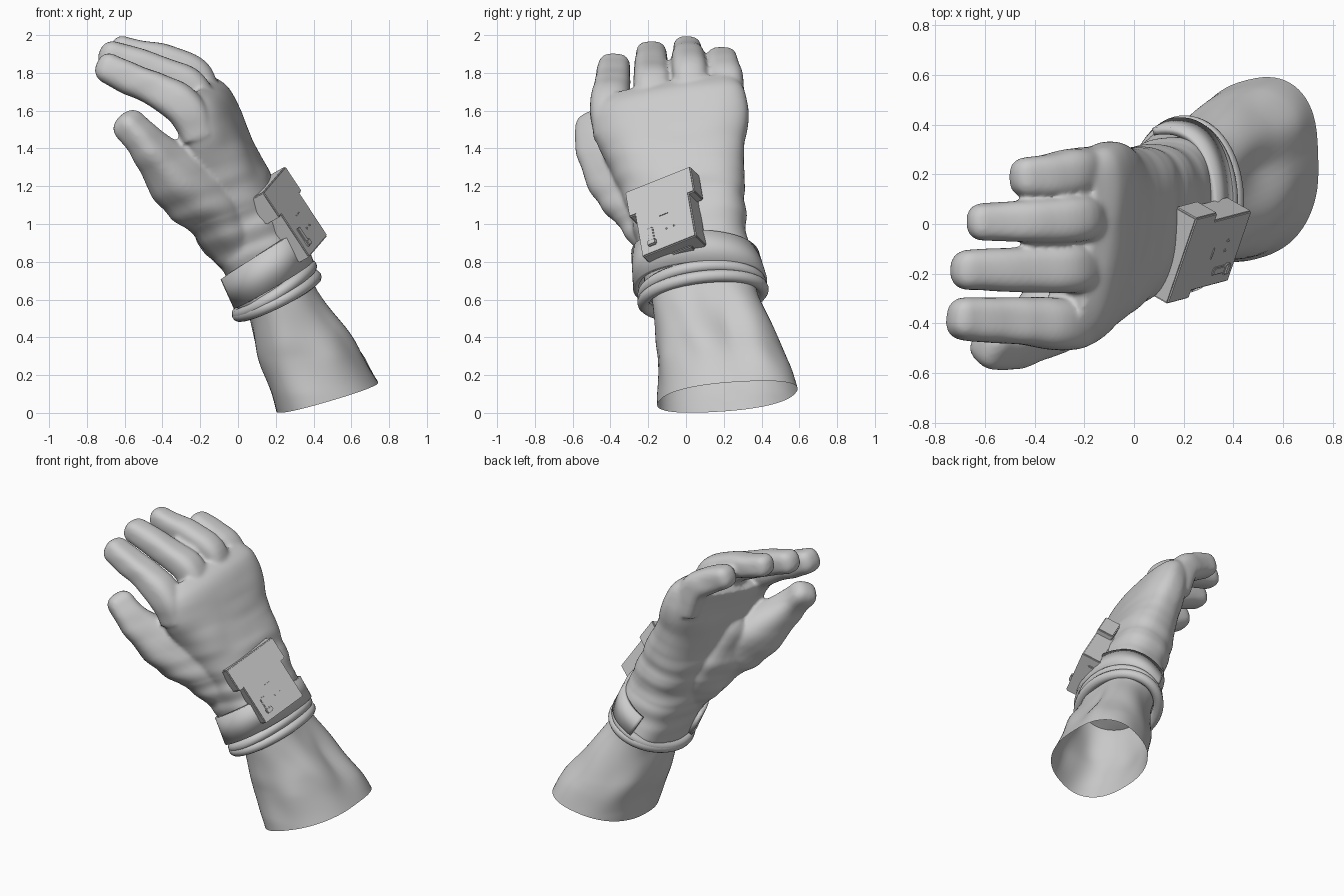
import bpy, bmesh, math
from mathutils import Vector, Matrix, noise

if "Cube" in bpy.data.objects:
    bpy.data.objects.remove(bpy.data.objects["Cube"])

V = Vector


def spline(keys, n):
    """Catmull-Rom samples through a list of equal-length number tuples."""
    out = []
    for i in range(len(keys) - 1):
        p0, p1 = keys[max(i - 1, 0)], keys[i]
        p2, p3 = keys[i + 1], keys[min(i + 2, len(keys) - 1)]
        for k in range(n):
            t = k / n
            out.append([0.5 * (2 * b + (c - a) * t + (2 * a - 5 * b + 4 * c - d) * t * t
                               + (3 * b - a - 3 * c + d) * t ** 3)
                        for a, b, c, d in zip(p0, p1, p2, p3)])
    return out + [list(keys[-1])]


def loft(bm, sections, seg=48, power=2.4, caps=True, arc=(0, 360)):
    """Skin super-ellipse sections given as (centre, axis a, axis b)."""
    closed = arc[1] - arc[0] == 360
    rings = []
    for c, a, b in sections:
        ring = []
        for i in range(seg):
            t = math.radians(arc[0] + (arc[1] - arc[0]) * i / (seg if closed else seg - 1))
            co, si = math.cos(t), math.sin(t)
            u = math.copysign(abs(co) ** (2 / power), co)
            v = math.copysign(abs(si) ** (2 / power), si)
            ring.append(bm.verts.new(V(c) + V(a) * u + V(b) * v))
        rings.append(ring)
    for r, s in zip(rings, rings[1:]):
        for i in range(seg if closed else seg - 1):
            j = (i + 1) % seg
            bm.faces.new((r[i], r[j], s[j], s[i]))
    if caps:
        bm.faces.new(rings[0][::-1])
        bm.faces.new(rings[-1])


def digit(bm, keys, flat=0.95, side=V((0, 1, 0))):
    """Rounded-tip finger along keys of (x, y, z, half width)."""
    pts = spline(keys, 8)
    secs = []
    for i, p in enumerate(pts):
        tan = (V(pts[min(i + 1, len(pts) - 1)][:3]) - V(pts[max(i - 1, 0)][:3])).normalized()
        up = side.cross(tan).normalized()
        secs.append((V(p[:3]), up * p[3] * flat, tan.cross(up) * p[3]))
    c, a, b = secs[-1]
    r = keys[-1][3]
    for k in range(1, 7):
        q = k / 6 * 1.45
        f = math.cos(q) ** 0.8
        secs.append((c + tan * r * 0.85 * math.sin(q), a * f, b * f))
    loft(bm, secs, 28, 2.8)


def finish(name, bm, angle=40):
    bmesh.ops.recalc_face_normals(bm, faces=bm.faces)
    me = bpy.data.meshes.new(name)
    bm.to_mesh(me)
    bm.free()
    ob = bpy.data.objects.new(name, me)
    bpy.context.collection.objects.link(ob)
    bpy.ops.object.select_all(action='DESELECT')
    ob.select_set(True)
    bpy.context.view_layer.objects.active = ob
    bpy.ops.object.shade_smooth_by_angle(angle=math.radians(angle))
    return ob


def section(k):
    """Back point (x, z), palm point (x, z), y range, side tilt in x and z."""
    bx, bz, px, pz, y0, y1, tx, tz = k
    return (((bx + px) / 2, (y0 + y1) / 2, (bz + pz) / 2),
            ((bx - px) / 2, 0, (bz - pz) / 2), (tx, (y1 - y0) / 2, tz))


# Glove: palm, fingers, thumb and thumb pad fused into one skin
bm = bmesh.new()
palm = [(0.37, 0.72, 0.00, 0.55, -0.21, 0.39, 0.0, 0.03),
        (0.32, 0.94, -0.07, 0.74, -0.25, 0.35, 0.02, 0.0),
        (0.21, 1.17, -0.15, 0.98, -0.31, 0.31, 0.04, 0.0),
        (0.08, 1.42, -0.24, 1.25, -0.41, 0.31, 0.05, 0.02),
        (0.0, 1.58, -0.28, 1.43, -0.48, 0.33, 0.05, 0.05),
        (-0.08, 1.70, -0.31, 1.56, -0.49, 0.31, 0.05, 0.06),
        (-0.17, 1.76, -0.33, 1.62, -0.47, 0.27, 0.04, 0.07)]
loft(bm, [section(k) for k in spline(palm, 7)], 56, 2.6)
fingers = [
    [(-0.16, 0.215, 1.56, 0.09), (-0.22, 0.21, 1.73, 0.096), (-0.32, 0.195, 1.81, 0.09), (-0.43, 0.19, 1.86, 0.082)],
    [(-0.16, 0.03, 1.58, 0.09), (-0.22, 0.025, 1.77, 0.096), (-0.36, 0.01, 1.855, 0.088), (-0.61, 0.01, 1.925, 0.075)],
    [(-0.18, -0.18, 1.55, 0.09), (-0.25, -0.175, 1.72, 0.1), (-0.40, -0.18, 1.80, 0.093), (-0.665, -0.185, 1.89, 0.08)],
    [(-0.21, -0.39, 1.46, 0.10), (-0.28, -0.405, 1.61, 0.105), (-0.42, -0.395, 1.70, 0.1), (-0.68, -0.38, 1.825, 0.085)]]
for f in fingers:
    digit(bm, f)
digit(bm, [(0.02, -0.08, 0.89, 0.15), (-0.13, -0.21, 1.08, 0.175), (-0.31, -0.35, 1.24, 0.165),
           (-0.44, -0.45, 1.37, 0.12), (-0.51, -0.485, 1.45, 0.097), (-0.57, -0.49, 1.52, 0.095)],
      0.9, V((0.5, 0.8, 0.35)).normalized())
digit(bm, [(0.03, 0.02, 0.80, 0.12), (-0.10, -0.06, 1.02, 0.18), (-0.20, -0.20, 1.25, 0.17)],
      0.75, V((0.35, 0.9, 0.2)).normalized())
glove = finish("glove", bm)
rm = glove.modifiers.new("fuse", 'REMESH')
rm.mode, rm.voxel_size = 'VOXEL', 0.012
sm = glove.modifiers.new("soften", 'SMOOTH')
sm.factor, sm.iterations = 0.5, 7
glove.data = bpy.data.meshes.new_from_object(
    glove.evaluated_get(bpy.context.evaluated_depsgraph_get()))
glove.modifiers.clear()

# Leather folds: strong at the wrist, faint elsewhere
axis = V((-0.34, 0, 0.94))
moves = []
for v in glove.data.vertices:
    p = v.co
    s = p.dot(axis)
    wrist = math.exp(-((s - 0.9) / 0.22) ** 2)
    d = noise.noise(V((p.x * 2.5, p.y * 2.5, s * 11))) * (0.004 + 0.018 * wrist)
    d += noise.noise(p * 5) * 0.010
    moves.append(p + v.normal * d)
for v, p in zip(glove.data.vertices, moves):
    v.co = p
glove.data.polygons.foreach_set("use_smooth", [True] * len(glove.data.polygons))

# Sleeve: open forearm tube with soft cloth folds
bm = bmesh.new()
sleeve = [(0.475, 0.22, 0.085, 0.27, 0.07, 0.08, -0.02, 0.36, 0.02),
          (0.42, 0.20, 0.22, 0.255, 0.06, 0.075, 0.0, 0.345, 0.01),
          (0.345, 0.155, 0.37, 0.235, 0.04, 0.075, 0.0, 0.315, 0.0),
          (0.24, 0.105, 0.59, 0.18, 0.0, 0.08, 0.0, 0.275, 0.01),
          (0.18, 0.085, 0.74, 0.165, 0.0, 0.08, 0.0, 0.27, 0.01)]
loft(bm, [(k[:3], k[3:6], k[6:9]) for k in spline(sleeve, 10)], 72, 2.4, False)
for v in bm.verts:
    p = v.co
    w = min(1, max(0, (p.z - 0.1) / 0.2))
    fold = noise.noise(V((p.x * 4, p.y * 6 + p.z * 3, p.z * 2.5))) * 0.03
    dent = math.exp(-((p.y - 0.27 - (0.45 - p.z) * 0.3) / 0.07) ** 2 - ((p.z - 0.45) / 0.16) ** 2)
    push = V((p.x - 0.6 + p.z * 0.6, p.y - 0.13, 0)).normalized()
    v.co = p + push * (fold * w - (0.05 * dent if p.x > 0.3 else 0))
finish("sleeve", bm, 60)

# Cuff rings: two rolled tubes that meet on the palm side
for n, (c, a, b) in enumerate([((0.205, 0.09, 0.62), (0.205, 0, 0.10), (0, 0.315, 0.035)),
                               ((0.193, 0.085, 0.65), (0.193, 0, 0.125), (0, 0.31, 0.03))]):
    cu = bpy.data.curves.new("cuff_ring", 'CURVE')
    cu.dimensions, cu.bevel_depth, cu.bevel_resolution = '3D', 0.033, 4
    sp = cu.splines.new('POLY')
    sp.points.add(63)
    for i, pt in enumerate(sp.points):
        t = i * math.tau / 64
        pt.co = (*(V(c) + V(a) * math.cos(t) + V(b) * math.sin(t)), 1)
    sp.use_cyclic_u = True
    bpy.context.collection.objects.link(bpy.data.objects.new(f"cuff_ring_{n + 1}", cu))

# Wrist strap: flat band, open on the palm
bm = bmesh.new()
loft(bm, [((0.185, 0.075, 0.68), (0.20, 0, 0.12), (0, 0.34, 0.02)),
          ((0.12, 0.05, 0.835), (0.205, 0, 0.13), (0, 0.325, -0.01))],
     72, 2.25, False, (-165, 100))
strap = finish("wrist_strap", bm)
so = strap.modifiers.new("thickness", 'SOLIDIFY')
so.thickness, so.offset = 0.03, 0

# Device frame: across, down the face, outward
across = V((0.12, 0.35, 0.14)).normalized()
down = V((0.23, 0.04, -0.37))
down = (down - across * down.dot(across)).normalized()
out = across.cross(down).normalized()
out = out if out.x > 0 else -out
origin = V((0.31, -0.12, 1.06))


def block(name, u, w, o, su, sw, so_, bevel=0.006):
    """Box in the device frame: centre (u, w, o), size (su, sw, so_)."""
    bm = bmesh.new()
    bmesh.ops.create_cube(bm, size=1)
    bmesh.ops.scale(bm, vec=(su, sw, so_), verts=bm.verts)
    bmesh.ops.bevel(bm, geom=bm.edges[:], offset=bevel, segments=2, affect='EDGES')
    frame = Matrix((across, down, out)).transposed().to_4x4()
    bm.transform(Matrix.Translation(origin + across * u + down * w + out * o) @ frame)
    return finish(name, bm, 30)


block("device_body", 0.0, 0.055, -0.065, 0.32, 0.32, 0.13)
block("device_flap", 0.0, -0.135, -0.055, 0.39, 0.16, 0.11)
block("device_foot", 0.04, 0.21, -0.09, 0.12, 0.03, 0.05)
block("device_mount", 0.0, 0.0, -0.15, 0.22, 0.28, 0.06)
block("flap_line", 0.0, 0.01, 0.0, 0.05, 0.006, 0.008, 0.001)
block("lever_track", -0.09, 0.115, 0.002, 0.035, 0.11, 0.012, 0.004)
block("lever_knob", -0.09, 0.155, 0.006, 0.05, 0.035, 0.02, 0.006)
for i, u in enumerate((0.0, 0.045)):
    block(f"indicator_{i + 1}", u, 0.10, 0.0, 0.014, 0.014, 0.012, 0.004)
